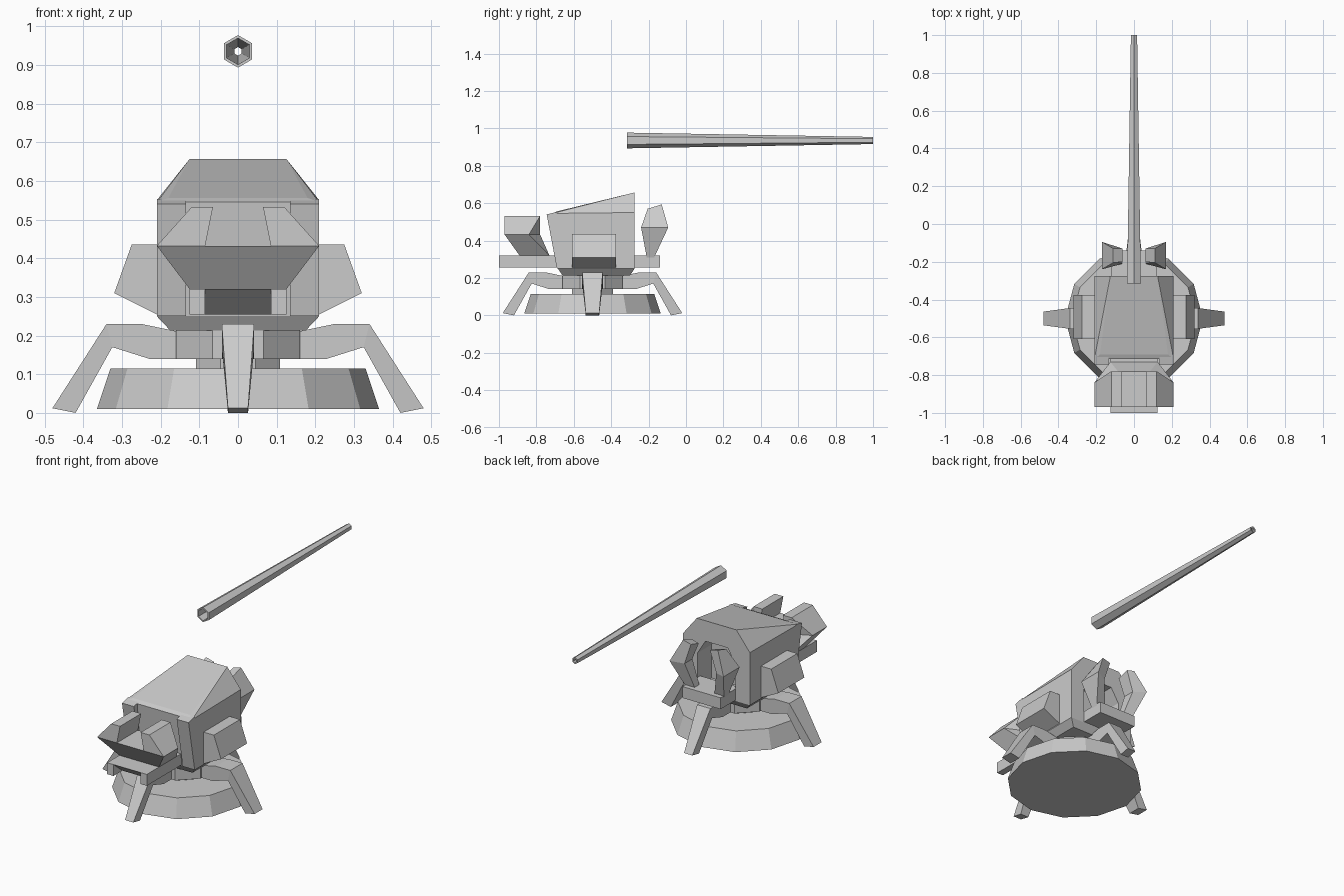
import bpy, bmesh
from math import sin, cos, pi, radians
from mathutils import Matrix, Vector

if "Cube" in bpy.data.objects:
    bpy.data.objects.remove(bpy.data.objects["Cube"])

metal = bpy.data.materials.new("plain grey")
metal.use_nodes = True
GREY = (0.6, 0.6, 0.6, 1)
metal.diffuse_color = GREY
metal.node_tree.nodes["Principled BSDF"].inputs["Base Color"].default_value = GREY

CENTRE = -0.5  # y of the turret axis


def finish(name, bm):
    bmesh.ops.recalc_face_normals(bm, faces=bm.faces[:])
    mesh = bpy.data.meshes.new(name)
    bm.to_mesh(mesh)
    bm.free()
    mesh.materials.append(metal)
    obj = bpy.data.objects.new(name, mesh)
    bpy.context.collection.objects.link(obj)
    return obj


def hull(name, points):
    """Convex solid around the points, with flat faces merged."""
    bm = bmesh.new()
    for p in points:
        bm.verts.new(p)
    res = bmesh.ops.convex_hull(bm, input=bm.verts[:])
    bmesh.ops.delete(bm, geom=[v for v in res["geom_interior"] if isinstance(v, bmesh.types.BMVert)])
    bmesh.ops.dissolve_limit(bm, angle_limit=radians(1), verts=bm.verts[:], edges=bm.edges[:])
    return finish(name, bm)


def loft(name, rings, matrix=Matrix(), closed=False):
    """Skin a list of equal rings; closed joins the last to the first."""
    bm = bmesh.new()
    loops = [[bm.verts.new(matrix @ Vector(p)) for p in ring] for ring in rings]
    pairs = list(zip(loops, loops[1:]))
    if closed:
        pairs.append((loops[-1], loops[0]))
    else:
        bm.faces.new(loops[0])
        bm.faces.new(loops[-1])
    for a, b in pairs:
        for i in range(len(a)):
            j = (i + 1) % len(a)
            bm.faces.new((a[i], a[j], b[j], b[i]))
    return finish(name, bm)


def both(points):
    """Points together with their mirror images in x."""
    return list(points) + [(-x, y, z) for x, y, z in points]


def block(name, x, y0, y1, z0, z1):
    return hull(name, both([(x, y, z) for y in (y0, y1) for z in (z0, z1)]))


def disc(sides, r, z, turn=0.0):
    return [(r * cos(turn + 2 * pi * i / sides), CENTRE + r * sin(turn + 2 * pi * i / sides), z)
            for i in range(sides)]


def hexagon(r, y):
    return [(r * sin(pi * i / 3), y, 0.935 + r * cos(pi * i / 3)) for i in range(6)]


# Base, neck and bearing ring
loft("base", [disc(12, 0.365, 0.01), disc(12, 0.33, 0.115)])
loft("neck", [disc(8, 0.118, 0.11, pi / 8), disc(8, 0.118, 0.15, pi / 8)])
loft("bearing_ring", [disc(8, 0.173, 0.14, pi / 8), disc(8, 0.173, 0.22, pi / 8)])

# Four bent legs: the side pair is wider than the front and back pair
for k, name in enumerate(("left_leg", "back_leg", "right_leg", "front_leg")):
    top, foot = ((0.055, 0.036), (0.042, 0.026))[k % 2]
    stations = [((0.13, 0.205), (0.13, 0.14), top),
                ((0.25, 0.23), (0.23, 0.14), top),
                ((0.34, 0.23), (0.325, 0.17), top),
                ((0.48, 0.012), (0.42, 0), foot)]
    rings = [[(u[0], -w, u[1]), (u[0], w, u[1]), (d[0], w, d[1]), (d[0], -w, d[1])]
             for u, d, w in stations]
    loft(name, rings, Matrix.Translation((0, CENTRE, 0)) @ Matrix.Rotation(k * pi / 2, 4, "Z"))

# Main housing: chamfered floor, upright walls, roof rising to the back
body = hull("housing", both([
    (0.175, -0.66, 0.213), (0.175, -0.3, 0.213),
    (0.21, -0.685, 0.25), (0.21, -0.275, 0.25),
    (0.21, -0.715, 0.545), (0.21, -0.275, 0.55),
    (0.18, -0.69, 0.556), (0.125, -0.275, 0.657)]))

# Arched recess in the back of the housing
cutter = hull("recess_cutter", both([
    (x, y, z) for y in (-0.4, -0.2)
    for x, z in ((0.12, 0.27), (0.12, 0.46), (0.07, 0.54))]))
cutter.hide_render = True
cut = body.modifiers.new("recess", "BOOLEAN")
cut.object = cutter
cut.solver = "EXACT"
bpy.context.view_layer.objects.active = body
bpy.ops.object.modifier_apply(modifier="recess")
bpy.data.objects.remove(cutter)

# Front shelf with an undercut nose, and back shelf
hull("front_shelf", both([(0.085, -1, 0.32), (0.085, -0.92, 0.255),
                          (0.085, -0.66, 0.255), (0.085, -0.66, 0.32)]))
block("back_shelf", 0.12, -0.3, -0.14, 0.255, 0.32)

# Flared tray on the front shelf
hull("front_tray", both([
    (0.125, -0.89, 0.32), (0.125, -0.73, 0.32),
    (0.21, -0.97, 0.432), (0.21, -0.84, 0.432), (0.085, -0.78, 0.432)]))

for s, side in ((1, "left"), (-1, "right")):
    def mirrored(points):
        return [(s * x, y, z) for x, y, z in points]

    # Cheeks of the front shelf
    hull(side + "_shelf_cheek", mirrored([
        (x, y, z) for x in (0.085, 0.125) for y in (-1, -0.66) for z in (0.255, 0.32)]))

    # Front corner pillars
    hull(side + "_pillar", mirrored([
        (x, y, z) for x in (0.135, 0.21)
        for y, z in ((-0.69, 0.25), (-0.745, 0.54), (-0.69, 0.553), (-0.66, 0.25))]))

    # Wedge pods on the tray
    hull(side + "_front_pod", mirrored([
        (0.21, -0.97, 0.432), (0.21, -0.84, 0.432), (0.085, -0.97, 0.432), (0.085, -0.78, 0.432),
        (0.12, -0.97, 0.532), (0.12, -0.78, 0.532), (0.065, -0.97, 0.532), (0.065, -0.78, 0.532)]))

    # Side boxes
    hull(side + "_side_box", mirrored([
        (x, y, z) for y in (-0.61, -0.375)
        for x, z in ((0.19, 0.435), (0.275, 0.435), (0.32, 0.31), (0.21, 0.255))]))

    # Bent back claws
    loft(side + "_back_claw", [mirrored(ring) for ring in (
        [(0.06, -0.21, 0.31), (0.12, -0.21, 0.31), (0.12, -0.17, 0.31), (0.06, -0.17, 0.31)],
        [(0.1, -0.2, 0.46), (0.17, -0.24, 0.47), (0.17, -0.095, 0.47), (0.1, -0.13, 0.46)],
        [(0.06, -0.2, 0.56), (0.11, -0.205, 0.57), (0.11, -0.13, 0.593), (0.06, -0.13, 0.58)])])

# Hollow tapered barrel
loft("barrel", [hexagon(0.042, -0.315), hexagon(0.019, 1),
                hexagon(0.011, 1), hexagon(0.034, -0.315)], closed=True)
